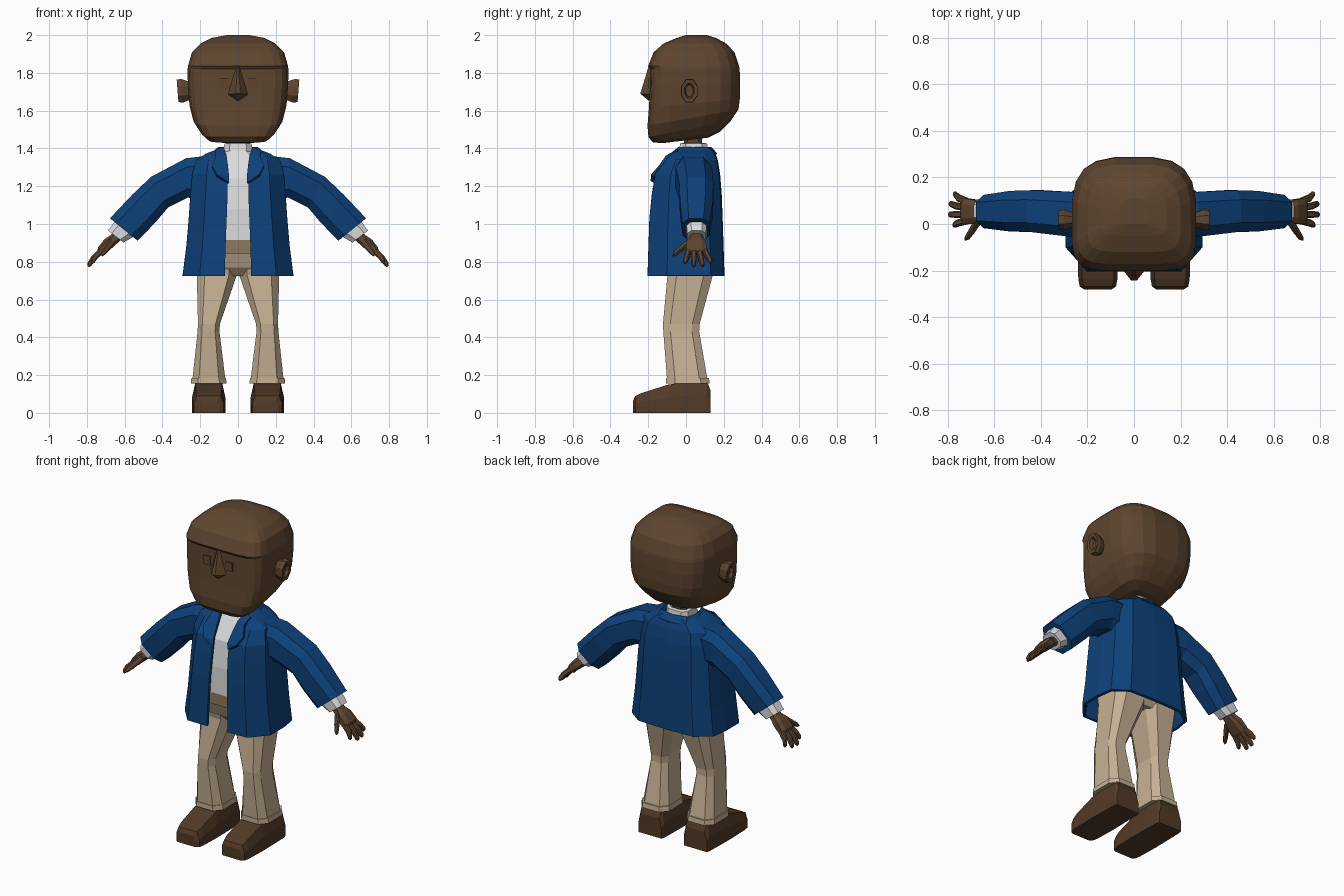
import bpy, bmesh, math
from mathutils import Vector as V


def material(name, rgb):
    m = bpy.data.materials.new(name)
    m.diffuse_color = (*rgb, 1)
    return m


SKIN = material("brown skin", (0.112, 0.060, 0.029))
BLUE = material("blue cloth", (0.004, 0.053, 0.195))
WHITE = material("white cloth", (0.72, 0.72, 0.72))
TAN = material("tan cloth", (0.57, 0.44, 0.295))
BELT = material("belt brown", (0.27, 0.19, 0.115))
SHOE = material("shoe brown", (0.085, 0.043, 0.021))


def loft(name, rings, mat, mirror=False, closed=True, shell=0):
    """Skin a list of equal-length point rings; optional mirror and thickness."""
    bm = bmesh.new()
    rows = [[bm.verts.new(p) for p in r] for r in rings]
    n = len(rows[0])
    for a, b in zip(rows, rows[1:]):
        for i in range(n if closed else n - 1):
            j = (i + 1) % n
            bm.faces.new((a[i], a[j], b[j], b[i]))
    if closed:
        bm.faces.new(rows[0])
        bm.faces.new(rows[-1])
    bmesh.ops.recalc_face_normals(bm, faces=bm.faces)
    me = bpy.data.meshes.new(name)
    bm.to_mesh(me)
    bm.free()
    me.materials.append(mat)
    ob = bpy.data.objects.new(name, me)
    bpy.context.collection.objects.link(ob)
    if mirror:
        ob.modifiers.new("mirror", 'MIRROR')
    if shell:
        s = ob.modifiers.new("thickness", 'SOLIDIFY')
        s.thickness = shell
        s.offset = 0
    return ob


def section(c, u, v, k=0.55):
    """Chamfered rectangle around c with half vectors u and v."""
    c, u, v = V(c), V(u), V(v)
    return [c + u * a + v * b for a, b in
            ((1, -k), (1, k), (k, 1), (-k, 1), (-1, k), (-1, -k), (-k, -1), (k, -1))]


def flat(z, x0, x1, y0, y1, k=0.6):
    """Horizontal chamfered section from its extents."""
    return section(((x0 + x1) / 2, (y0 + y1) / 2, z), ((x1 - x0) / 2, 0, 0), (0, (y1 - y0) / 2, 0), k)


# Head: squarish in front, rounder behind, jaw rising to the back
def head_ring(z, tilt, hx, yf, yb):
    pts, mid = [], 0.02
    for i in range(20):
        a = 2 * math.pi * (i + 0.5) / 20
        c, s = math.cos(a), math.sin(a)
        e = 2 / 3.2 if s > 0 else 2 / 5
        x = hx * math.copysign(abs(c) ** e, c)
        y = mid + (yb - mid if s > 0 else mid - yf) * math.copysign(abs(s) ** e, s)
        pts.append(V((x, y, z + tilt * (y + 0.15))))
    return pts


loft("head", [head_ring(*r) for r in (
    (1.425, .12, .10, -.12, .12), (1.435, .16, .16, -.175, .18), (1.47, .20, .198, -.20, .24),
    (1.53, .18, .236, -.205, .28), (1.62, .10, .258, -.197, .287), (1.73, .04, .267, -.192, .289),
    (1.82, 0, .268, -.19, .286), (1.836, 0, .266, -.202, .283), (1.91, 0, .245, -.172, .258),
    (1.955, 0, .20, -.12, .215), (1.985, 0, .14, -.05, .16), (2.0, 0, .06, .0, .11))], SKIN)

# Nose: narrow at the brow, wide at the tip
loft("nose", [[V((-w, -.18, z)), V((-w * .2, y, z + .005)), V((w * .2, y, z + .005)), V((w, -.18, z))]
              for z, w, y in ((1.65, .012, -.20), (1.685, .062, -.242), (1.83, .014, -.198))], SKIN)

# Eyelid plates
loft("eyelid", [flat(z, .053, .098, -.198, -.186, .9) for z in (1.718, 1.772)], SKIN, True)


# Ears: outward cup with a sunken centre
def ear_ring(x, ry, rz, lean):
    return [V((x + lean * math.sin(a), .018 + ry * math.cos(a), 1.705 + rz * math.sin(a)))
            for a in (math.pi * (i + .5) / 4 for i in range(8))]


loft("ear", [ear_ring(.25, .03, .05, 0), ear_ring(.298, .047, .068, .005), ear_ring(.32, .045, .064, .005),
             ear_ring(.318, .027, .042, .003), ear_ring(.298, .02, .032, 0)], SKIN, True)

# Neck, shirt and shirt collar
loft("neck", [flat(z, -.045, .045, -.01, .085) for z in (1.36, 1.50)], SKIN)
loft("shirt", [flat(z, -w, w, a, b) for z, w, a, b in (
    (.915, .20, -.155, .15), (1.08, .19, -.155, .15), (1.24, .17, -.135, .14),
    (1.35, .11, -.065, .115), (1.39, .065, -.035, .10))], WHITE)
loft("shirt_collar", [flat(z, -w, w, .04 - w, .04 + w) for z, w in (
    (1.365, .066), (1.385, .076), (1.425, .072), (1.43, .056), (1.40, .05))], WHITE)

# Belt and hips
loft("belt", [flat(z, -.205, .205, -.153, .15) for z in (.845, .925)], BELT)
loft("hips", [flat(z, -w, w, a, b) for z, w, a, b in (
    (.725, .10, -.07, .12), (.77, .215, -.115, .15), (.85, .21, -.148, .152))], TAN)

# Trouser legs and turned-up cuffs
loft("trouser_leg", [flat(*r) for r in (
    (.80, .002, .215, -.115, .145), (.73, .006, .218, -.098, .142), (.47, .096, .212, -.122, .072),
    (.43, .098, .214, -.12, .07), (.17, .066, .242, -.10, .115))], TAN, True)
loft("trouser_cuff", [flat(*r) for r in (
    (.155, .06, .25, -.105, .125), (.185, .064, .247, -.105, .122))], TAN, True)

# Shoes: sections running from toe to heel
loft("shoe", [[V((.155 + sx * w * t, y, z)) for sx, t, z in
               ((-1, 1, 0), (1, 1, 0), (1, 1, h * .55), (1, .8, h), (-1, .8, h), (-1, 1, h * .55))]
              for y, w, h in ((-.28, .06, .065), (-.268, .078, .09), (-.235, .084, .105),
                              (-.10, .088, .148), (.02, .086, .168), (.11, .084, .168), (.13, .078, .12))],
     SHOE, True)

# Jacket: open shell with a front gap
JACKET = ((.725, .07, .285, -.195, .195), (.88, .066, .265, -.19, .19), (1.03, .06, .252, -.185, .185),
          (1.16, .055, .243, -.172, .18), (1.26, .054, .235, -.155, .172), (1.335, .062, .215, -.098, .16),
          (1.365, .07, .165, -.068, .15), (1.39, .075, .10, -.04, .135))
loft("jacket", [[V(p) for p in (
    (g, yf, z), (g + (w - g) * .6, yf, z), (w, yf * .5, z), (w, .03, z), (w * .95, yb * .65, z),
    (w * .65, yb * .97, z), (0, yb, z))] for z, g, w, yf, yb in JACKET], BLUE, True, False, .018)

# Lapels folded back along the opening, and the collar behind the neck
loft("lapel", [[V((x, y, z)) for x, y, z in row] for row in (
    ((.052, -.16, 1.215), (.065, -.178, 1.225)),
    ((.050, -.165, 1.25), (.112, -.178, 1.255)),
    ((.055, -.125, 1.31), (.138, -.138, 1.30)),
    ((.062, -.085, 1.36), (.118, -.10, 1.355)),
    ((.075, -.035, 1.398), (.122, -.045, 1.385)))], BLUE, True, False, .02)
loft("jacket_collar", [[V((x, y, z)) for x, y in ((.08, -.04), (.10, .04), (.085, .11), (0, .128))]
                       if i else [V((x, y, z)) for x, y in ((.122, -.045), (.135, .05), (.10, .145), (0, .16))]
                       for i, z in enumerate((1.368, 1.402))], BLUE, True, False, .016)


# Sleeves and shirt cuffs: sections between an upper and a lower edge point
def arm_ring(tx, tz, bx, bz, y0, y1):
    t, b = V((tx, 0, tz)), V((bx, 0, bz))
    return section((t + b) / 2 + V((0, (y0 + y1) / 2, 0)), (0, (y1 - y0) / 2, 0), (t - b) / 2)


loft("sleeve", [arm_ring(*r) for r in (
    (.13, 1.365, .20, 1.13, -.06, .13), (.275, 1.348, .265, 1.14, -.055, .138), (.46, 1.25, .37, 1.088, -.035, .145),
    (.56, 1.155, .44, 1.005, -.032, .142), (.678, 1.03, .532, .912, -.018, .125))], BLUE, True)
loft("shirt_cuff", [arm_ring(*r) for r in (
    (.64, 1.03, .54, .94, .002, .11), (.688, .965, .606, .902, .006, .106))], WHITE, True)

# Hands: palm, four fingers and a thumb along the forearm slope
D, N, Y = V((.72, 0, -.69)), V((.69, 0, .72)), V((0, 1, 0))
WRIST = V((.625, .055, .95))


def hand_ring(d, y, n, hy, hn):
    return section(WRIST + D * d + Y * y + N * n, Y * hy, N * hn)


loft("palm", [hand_ring(*r) for r in (
    (-.02, 0, 0, .032, .03), (.04, 0, 0, .035, .028), (.08, -.002, .004, .052, .031),
    (.135, 0, .003, .056, .024), (.15, 0, .0, .05, .016))], SKIN, True)
for i, (base, tip, length) in enumerate(((-.041, -.060, .218), (-.014, -.014, .243),
                                         (.014, .032, .24), (.041, .074, .215))):
    loft("finger_%d" % (i + 1), [hand_ring(d, y, n, w, w * 1.05) for d, y, n, w in (
        (.125, base, .002, .015), ((.14 + length) / 2, (base + tip) / 2, .002, .0145),
        (length - .012, tip * .95 + base * .05, -.006, .012), (length, tip, -.01, .006))], SKIN, True)
loft("thumb", [hand_ring(*r) for r in (
    (.055, -.03, -.004, .02, .019), (.10, -.075, -.01, .018, .016),
    (.135, -.108, -.014, .014, .013), (.152, -.12, -.016, .006, .007))], SKIN, True)
